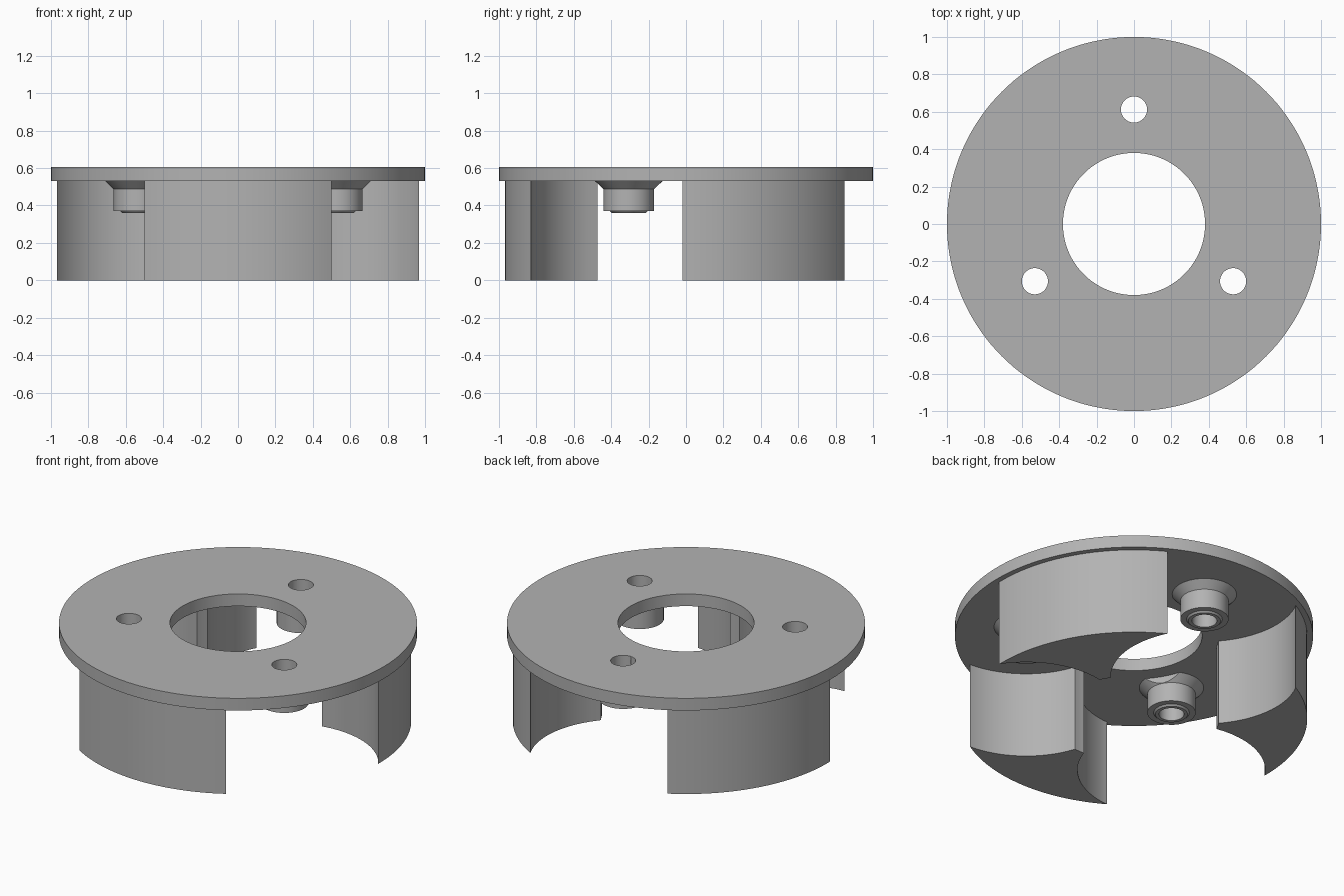
import bpy, bmesh
from math import sin, cos, pi, atan2, radians
from mathutils import Matrix, Vector

cube = bpy.data.objects.get("Cube")
if cube:
    bpy.data.objects.remove(cube, do_unlink=True)

PLATE_Z, TOP_Z = 0.53, 0.605
POST_R, BORE_R = 0.612, 0.07        # post distance from centre, screw bore
WALL_R, CLEAR_R, TIP_R = 0.968, 0.526, 0.475

grey = bpy.data.materials.new("plain_grey")
grey.use_nodes = True
grey.diffuse_color = (0.45, 0.45, 0.45, 1)
grey.node_tree.nodes["Principled BSDF"].inputs["Base Color"].default_value = grey.diffuse_color


def make_object(name, bm):
    bmesh.ops.recalc_face_normals(bm, faces=bm.faces)
    mesh = bpy.data.meshes.new(name)
    bm.to_mesh(mesh)
    bm.free()
    mesh.materials.append(grey)
    obj = bpy.data.objects.new(name, mesh)
    bpy.context.collection.objects.link(obj)
    return obj


def lathe(name, profile, segments):
    """Closed ring made by turning an (r, z) profile about z."""
    bm = bmesh.new()
    rings = [[bm.verts.new((r * cos(2 * pi * i / segments), r * sin(2 * pi * i / segments), z))
              for r, z in profile] for i in range(segments)]
    n = len(profile)
    for i in range(segments):
        a, b = rings[i], rings[(i + 1) % segments]
        for j in range(n):
            k = (j + 1) % n
            bm.faces.new((a[j], b[j], b[k], a[k]))
    return make_object(name, bm)


def cylinder(name, radius, z0, z1, centre, segments):
    bm = bmesh.new()
    bmesh.ops.create_cone(bm, cap_ends=True, segments=segments, radius1=radius, radius2=radius,
                          depth=z1 - z0,
                          matrix=Matrix.Translation((centre[0], centre[1], (z0 + z1) / 2)))
    return make_object(name, bm)


def cut(obj, cutter):
    """Subtract the cutter, bake the result and drop the cutter."""
    mod = obj.modifiers.new("cut", "BOOLEAN")
    mod.operation, mod.solver, mod.object = "DIFFERENCE", "EXACT", cutter
    bpy.context.view_layer.update()
    evaluated = obj.evaluated_get(bpy.context.evaluated_depsgraph_get())
    mesh = bpy.data.meshes.new_from_object(evaluated)
    obj.modifiers.clear()
    obj.data = mesh
    bpy.data.objects.remove(cutter, do_unlink=True)


def arc(centre, start, end, steps):
    """Points on the shorter arc about centre from start to end."""
    a, b = start - centre, end - centre
    t0 = atan2(a.y, a.x)
    turn = atan2(a.x * b.y - a.y * b.x, a.dot(b))
    return [centre + a.length * Vector((cos(t0 + turn * i / steps), sin(t0 + turn * i / steps)))
            for i in range(steps)]


def polar(radius, degrees):
    return Vector((radius * cos(radians(degrees)), radius * sin(radians(degrees))))


# Flat ring plate with three screw holes
plate = lathe("top_plate", [(0.38, PLATE_Z), (1, PLATE_Z), (1, TOP_Z), (0.38, TOP_Z)], 144)
for angle in (90, 210, 330):
    cut(plate, cylinder("hole_cutter", BORE_R, 0.4, 0.7, polar(POST_R, angle), 48))

# Wall block outline: outer arc, a clearance scoop on each side, narrow inner tip
right_post, left_post = polar(POST_R, -30), polar(POST_R, 210)
outer_l, outer_r = polar(WALL_R, -121.1), polar(WALL_R, -58.9)
tip_l, tip_r = polar(TIP_R, -93.9), polar(TIP_R, -86.1)
origin = Vector((0, 0))
outline = (arc(origin, outer_l, outer_r, 28) + arc(right_post, outer_r, tip_r, 24)
           + arc(origin, tip_r, tip_l, 4) + arc(left_post, tip_l, outer_l, 24))

bm = bmesh.new()
face = bm.faces.new([bm.verts.new((p.x, p.y, 0)) for p in outline])
extruded = bmesh.ops.extrude_face_region(bm, geom=[face])["geom"]
bmesh.ops.translate(bm, vec=(0, 0, PLATE_Z),
                    verts=[v for v in extruded if isinstance(v, bmesh.types.BMVert)])
front_wall = make_object("front_wall", bm)
parts = [plate, front_wall]
for name, angle in (("left_wall", 120), ("right_wall", 240)):
    wall = bpy.data.objects.new(name, front_wall.data.copy())
    wall.data.transform(Matrix.Rotation(radians(angle), 4, "Z"))
    bpy.context.collection.objects.link(wall)
    parts.append(wall)

# Hollow screw posts with a flared root, trimmed by the central clearance
post_profile = [(BORE_R, PLATE_Z), (0.18, PLATE_Z), (0.135, 0.487), (0.135, 0.37),
                (0.1, 0.37), (0.09, 0.36), (BORE_R, 0.36)]
for name, angle in (("back_post", 90), ("right_post", 210), ("left_post", 330)):
    post = lathe(name, post_profile, 48)
    spot = polar(POST_R, angle)
    post.data.transform(Matrix.Translation((spot.x, spot.y, 0)))
    cut(post, cylinder("clearance_cutter", TIP_R, 0.2, 0.7, (0, 0), 144))
    parts.append(post)

# Smooth round surfaces, crisp edges
bpy.ops.object.select_all(action="DESELECT")
for obj in parts:
    obj.select_set(True)
bpy.context.view_layer.objects.active = plate
bpy.ops.object.shade_smooth_by_angle(angle=radians(25))
